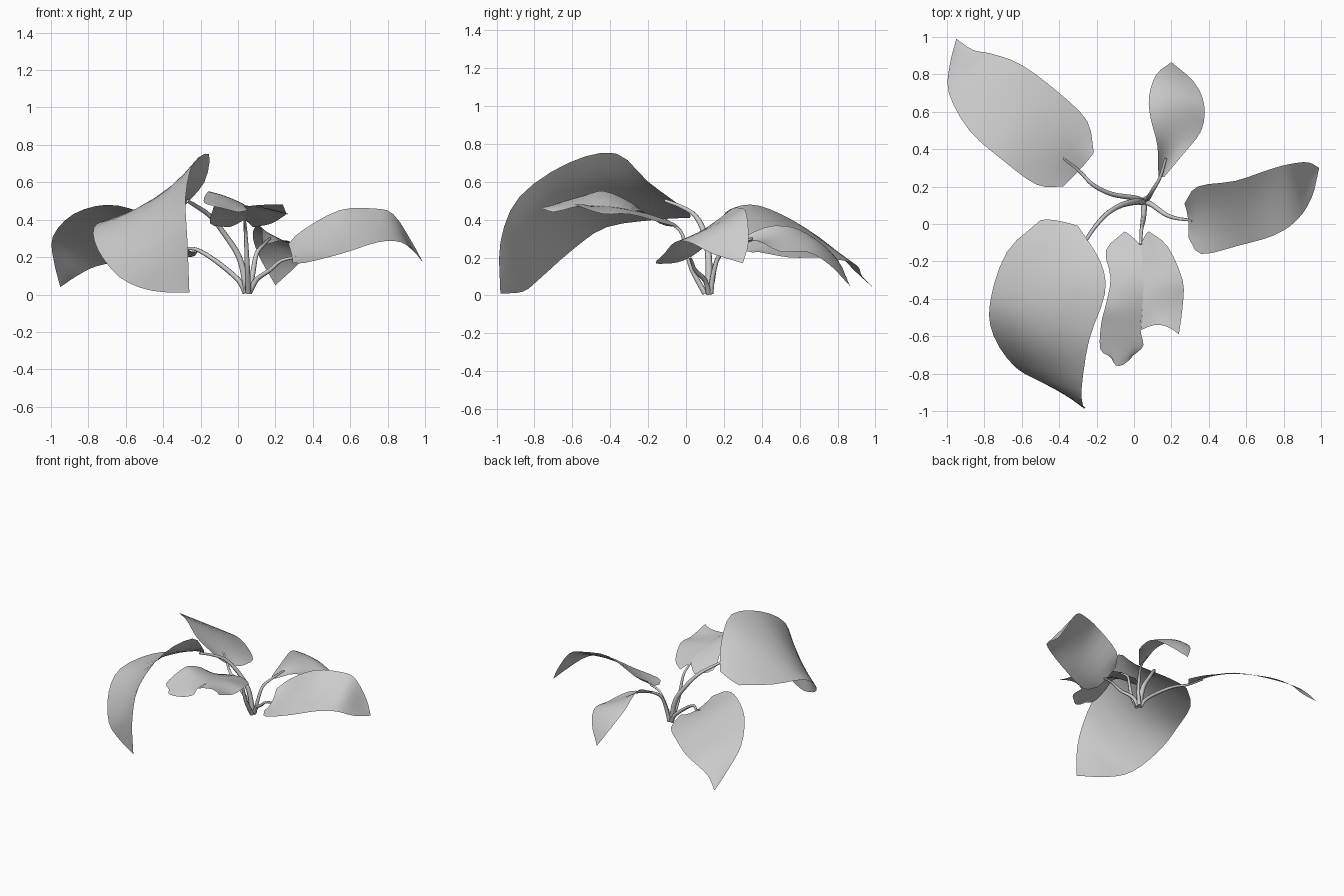
import bpy
from mathutils import Vector as V


def spline(pts, steps):
    """Catmull-Rom through the points, ends included."""
    p = [V(q) for q in pts]
    p = [2 * p[0] - p[1]] + p + [2 * p[-1] - p[-2]]
    out = []
    for i in range(1, len(p) - 2):
        a, b, c, d = p[i - 1:i + 3]
        for s in range(steps):
            t = s / steps
            out.append(0.5 * (2 * b + (c - a) * t + (2 * a - 5 * b + 4 * c - d) * t * t
                              + (3 * b - a - 3 * c + d) * t ** 3))
    return out + [p[-2]]


def leaf(name, left, mid, right, cols=6, steps=3):
    """Loft a blade across its left edge, midrib and right edge."""
    verts, faces = [], []
    rails = [spline(r, steps) for r in (left, mid, right)]
    for a, b, c in zip(*rails):
        for k in range(cols + 1):
            t = k / cols
            verts.append(a * (2 * t - 1) * (t - 1) + b * 4 * t * (1 - t) + c * t * (2 * t - 1))
    w = cols + 1
    for i in range(len(rails[0]) - 1):
        for k in range(cols):
            j = i * w + k
            faces.append((j, j + 1, j + w + 1, j + w))
    me = bpy.data.meshes.new(name)
    me.from_pydata(verts, [], faces)
    me.validate()
    ob = bpy.data.objects.new(name, me)
    bpy.context.collection.objects.link(ob)
    me.shade_smooth()
    return ob


def stalk(name, pts, radius=0.016):
    """Tapered six-sided stem along a smooth path."""
    cu = bpy.data.curves.new(name, 'CURVE')
    cu.dimensions = '3D'
    cu.bevel_depth = radius
    cu.bevel_resolution = 1
    cu.use_fill_caps = True
    path = spline(pts, 4)
    sp = cu.splines.new('POLY')
    sp.points.add(len(path) - 1)
    for i, (q, v) in enumerate(zip(sp.points, path)):
        q.co = (*v, 1)
        q.radius = 1.0 - 0.55 * i / (len(path) - 1)
    ob = bpy.data.objects.new(name, cu)
    bpy.context.collection.objects.link(ob)


# Large drooping leaf, front left
tip = (-.26, -.98, .01)
leaf("front_left_leaf",
     [(-.50, .02, .41), (-.68, -.15, .40), (-.77, -.42, .36), (-.75, -.60, .24),
      (-.63, -.77, .09), (-.46, -.86, .02), tip],
     [(-.42, .02, .43), (-.42, -.15, .48), (-.44, -.42, .52), (-.47, -.65, .45),
      (-.43, -.85, .29), (-.36, -.92, .15), tip],
     [(-.30, -.01, .46), (-.18, -.20, .60), (-.155, -.37, .75), (-.24, -.62, .70),
      (-.28, -.88, .52), (-.27, -.98, .28), tip])

# Broad leaf, back left
tip = (-.95, .99, .04)
leaf("back_left_leaf",
     [(-.215, .38, .23), (-.25, .55, .20), (-.40, .70, .20), (-.60, .85, .18),
      (-.76, .91, .15), (-.86, .93, .10), tip],
     [(-.29, .29, .25), (-.42, .39, .32), (-.58, .52, .35), (-.75, .67, .31),
      (-.87, .79, .24), (-.92, .88, .14), tip],
     [(-.38, .20, .36), (-.52, .21, .44), (-.70, .34, .48), (-.88, .50, .43),
      (-.99, .70, .31), (-.985, .85, .18), tip])

# Small leaf, back
tip = (.20, .865, .05)
leaf("back_leaf",
     [(.13, .25, .28), (.125, .42, .36), (.09, .56, .36), (.08, .68, .30), (.12, .80, .19), tip],
     [(.14, .25, .27), (.19, .40, .30), (.22, .54, .30), (.22, .68, .28), (.21, .79, .18), tip],
     [(.16, .25, .27), (.26, .37, .29), (.36, .50, .23), (.375, .64, .23), (.32, .76, .16), tip])

# Long leaf, right
tip = (.99, .30, .17)
leaf("right_leaf",
     [(.27, .11, .27), (.34, .20, .34), (.54, .23, .45), (.72, .29, .46),
      (.83, .32, .43), (.93, .33, .28), tip],
     [(.29, .02, .20), (.37, .03, .23), (.55, .06, .32), (.72, .12, .36),
      (.85, .17, .35), (.93, .24, .25), tip],
     [(.29, -.07, .17), (.36, -.16, .17), (.56, -.115, .22), (.75, -.06, .28),
      (.87, .02, .28), (.95, .14, .22), tip])

# Ragged front leaf: two halves meeting at the midrib
rib = [(.035, -.11, .40), (.045, -.20, .43), (.05, -.33, .46), (.045, -.45, .475), (.035, -.57, .47)]
leaf("front_leaf_left_half",
     [(-.05, -.04, .36), (-.15, -.14, .38), (-.125, -.29, .49), (-.15, -.43, .55),
      (-.175, -.53, .53), (-.18, -.67, .49), (-.12, -.71, .47)],
     [(-.02, -.06, .37), (-.06, -.17, .41), (-.04, -.31, .48), (-.05, -.44, .52),
      (-.07, -.55, .51), (-.06, -.66, .48), (-.08, -.76, .46)],
     rib + [(.05, -.65, .45), (.0, -.70, .44)])
leaf("front_leaf_right_half", rib,
     [(.06, -.06, .38), (.12, -.18, .41), (.15, -.31, .45), (.15, -.44, .46), (.14, -.54, .48)],
     [(.08, -.04, .36), (.18, -.12, .38), (.26, -.30, .43), (.26, -.44, .43), (.24, -.59, .48)])

# Leaf stalks fanning out from the base
stalk("front_left_stalk", [(.05, .12, .01), (.01, .12, .19), (-.07, .10, .32), (-.15, .05, .42),
                           (-.22, -.03, .47), (-.27, -.11, .50)], .02)
stalk("back_left_stalk", [(.04, .125, .01), (0, .14, .08), (-.12, .16, .18), (-.22, .21, .24),
                          (-.29, .28, .25), (-.38, .35, .30)])
stalk("back_stalk", [(.06, .13, .01), (.08, .145, .12), (.10, .18, .22), (.14, .25, .27), (.17, .35, .30)])
stalk("right_stalk", [(.06, .12, .01), (.10, .10, .08), (.17, .05, .13), (.23, .03, .18), (.31, .02, .20)])
stalk("front_stalk", [(.055, .10, .01), (.05, .03, .14), (.045, .0, .25), (.04, -.03, .34), (.035, -.11, .40)])
